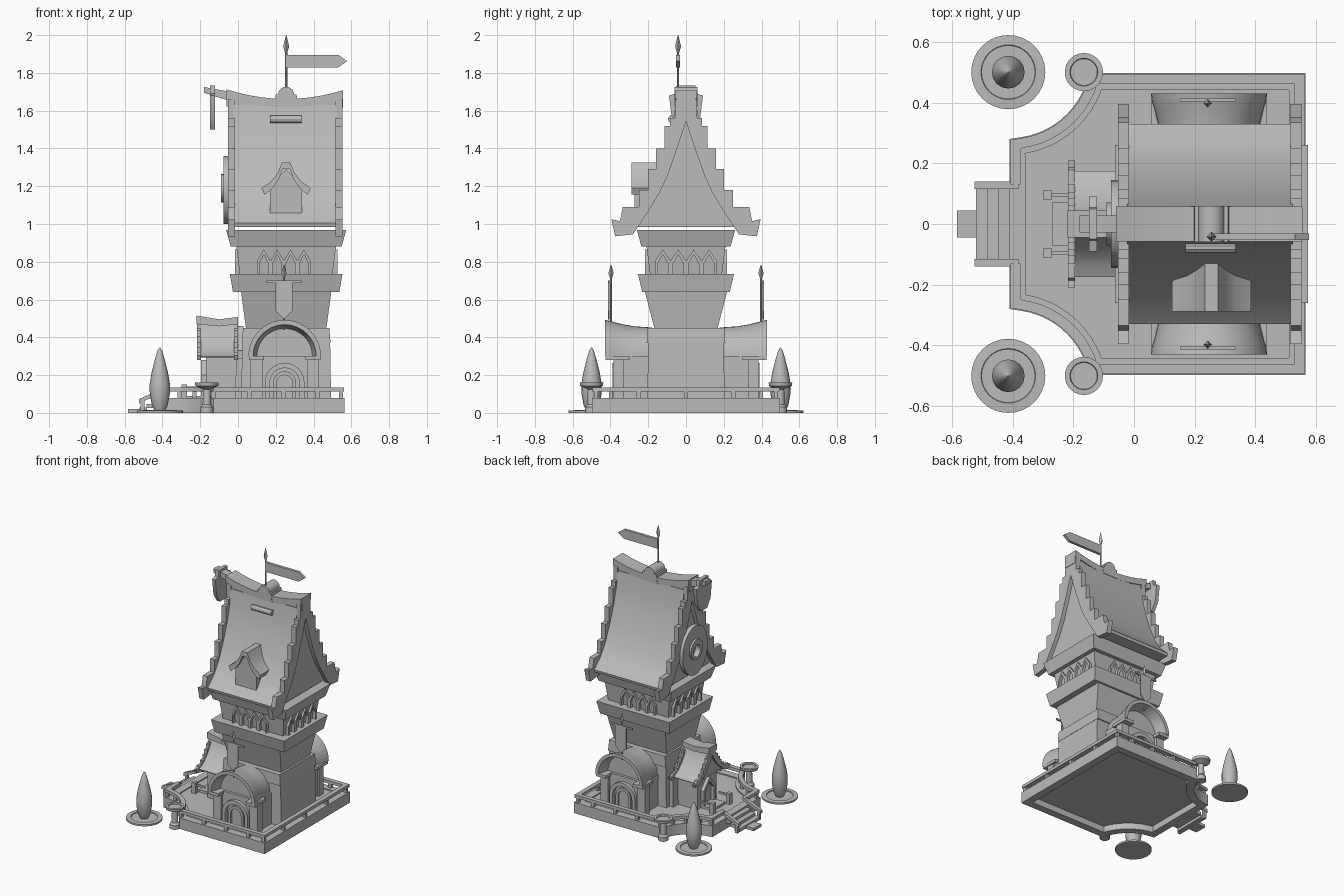
import bpy, bmesh, math

cube = bpy.data.objects.get("Cube")
if cube:
    bpy.data.objects.remove(cube, do_unlink=True)

stone = bpy.data.materials.new("plain grey")
stone.use_nodes = True
GREY = (0.5, 0.5, 0.5, 1)
stone.diffuse_color = GREY
for node in stone.node_tree.nodes:
    if node.type == 'BSDF_PRINCIPLED':
        node.inputs["Base Color"].default_value = GREY
made = []
CX = 0.255  # tower axis


def loft(name, sections, closed=False):
    """Skin a list of equal-length rings; cap the ends unless closed."""
    bm = bmesh.new()
    rings = [[bm.verts.new(p) for p in s] for s in sections]
    n = len(rings[0])
    pairs = list(zip(rings, rings[1:])) + ([(rings[-1], rings[0])] if closed else [])
    for a, b in pairs:
        for i in range(n):
            j = (i + 1) % n
            bm.faces.new((a[i], a[j], b[j], b[i]))
    if not closed:
        bm.faces.new(rings[0])
        bm.faces.new(rings[-1])
    bmesh.ops.recalc_face_normals(bm, faces=bm.faces)
    mesh = bpy.data.meshes.new(name)
    bm.to_mesh(mesh)
    bm.free()
    mesh.materials.append(stone)
    ob = bpy.data.objects.new(name, mesh)
    bpy.context.collection.objects.link(ob)
    made.append(ob)
    return ob


def place(axis, a, b, t):
    return {'x': (t, a, b), 'y': (a, t, b), 'z': (a, b, t)}[axis]


def prism(name, pts, axis, t0, t1):
    return loft(name, [[place(axis, a, b, t) for a, b in pts] for t in (t0, t1)])


def strip(name, outer, inner, axis, t0, t1, closed=False):
    """Band between two matching paths, given thickness along an axis."""
    return loft(name, [[place(axis, *o, t0), place(axis, *i, t0), place(axis, *i, t1), place(axis, *o, t1)]
                       for o, i in zip(outer, inner)], closed)


def box(name, x0, x1, y0, y1, z0, z1):
    return prism(name, [(x0, y0), (x1, y0), (x1, y1), (x0, y1)], 'z', z0, z1)


def tier(name, levels, cx=CX):
    """Rectangular tapered block from (z, half x, half y) levels."""
    return loft(name, [[(cx - hx, -hy, z), (cx + hx, -hy, z), (cx + hx, hy, z), (cx - hx, hy, z)]
                       for z, hx, hy in levels])


def lathe(name, x, y, profile, n=24):
    return loft(name, [[(x + r * math.cos(k * math.tau / n), y + r * math.sin(k * math.tau / n), z)
                        for k in range(n)] for r, z in profile])


def arc(cx, cz, rx, rz, a0, a1, n):
    return [(cx + rx * math.cos(math.radians(a0 + (a1 - a0) * k / n)),
             cz + rz * math.sin(math.radians(a0 + (a1 - a0) * k / n))) for k in range(n + 1)]


def both(half):
    """Mirror a half profile that ends near the centre line."""
    return half + [(-a, b) for a, b in reversed(half)]


# ---- terrace: rim, floor, railing ----
def outline(d):
    half = [(-0.41 + d, 0.13), (-0.41 + d, 0.28 - d)]
    half += arc(-0.41, 0.55, 0.267 + d, 0.267 + d, -82, -20, 10)
    half += [(-0.13, 0.497 - d), (0.565 - d, 0.497 - d)]
    return half + [(x, -y) for x, y in reversed(half)]


strip("terrace_rim", outline(0), outline(0.055), 'z', 0, 0.08, True)
prism("terrace_floor", outline(0.05), 'z', 0.045, 0.072)
strip("railing", outline(0.003), outline(0.036), 'z', 0.113, 0.135)
for x, y in outline(0.02)[1::3] + [(x, s * 0.477) for x in (0.06, 0.24, 0.42, 0.545) for s in (-1, 1)]:
    box("railing_post", x - 0.011, x + 0.011, y - 0.011, y + 0.011, 0.07, 0.12)
for y in (-0.25, 0, 0.25):
    box("railing_post", 0.534, 0.556, y - 0.011, y + 0.011, 0.07, 0.12)

# ---- entrance stairs ----
for k in range(3):
    x = -0.41 - 0.037 * k
    box("stair_step", x - 0.037, x + 0.003, -0.12, 0.12, 0.045 - 0.02 * k, 0.068 - 0.02 * k)
box("bottom_step", -0.583, -0.515, -0.045, 0.045, 0.0, 0.02)
for s in (-1, 1):
    prism("stair_rail", [(-0.525, 0.05), (-0.38, 0.115), (-0.38, 0.138), (-0.525, 0.073)], 'y', s * 0.115, s * 0.14)
    box("stair_post", -0.515, -0.495, s * 0.118, s * 0.137, 0.0, 0.07)
    box("porch_lamp", -0.3, -0.27, s * 0.08, s * 0.11, 0.07, 0.15)
    box("porch_lamp_arm", -0.28, -0.2, s * 0.09, s * 0.1, 0.125, 0.14)

    # corner urns and cypress trees in round beds
    lathe("corner_urn", -0.165, s * 0.5, [(0.034, 0), (0.034, 0.03), (0.022, 0.045), (0.02, 0.125),
                                          (0.06, 0.143), (0.063, 0.162), (0.046, 0.162), (0.044, 0.152)])
    lathe("tree_bed", -0.414, s * 0.5, [(0.122, 0), (0.122, 0.012), (0.09, 0.014), (0.088, 0.008)], 32)
    lathe("cypress", -0.414, s * 0.5, [(0.025, 0.005), (0.042, 0.04), (0.053, 0.1), (0.054, 0.15),
                                       (0.044, 0.21), (0.027, 0.28), (0.012, 0.33), (0.001, 0.347)], 16)

# ---- tower shaft and flared ledges ----
tier("tower_base", [(0.05, 0.238, 0.205), (0.37, 0.233, 0.2)])
tier("tower_base_cap", [(0.37, 0.235, 0.208), (0.45, 0.228, 0.205)])
tier("tower_plinth", [(0.05, 0.25, 0.17), (0.29, 0.245, 0.165)], 0.235)
tier("tower_shaft", [(0.44, 0.212, 0.165), (0.65, 0.24, 0.22)])
tier("lower_ledge", [(0.64, 0.282, 0.232), (0.735, 0.298, 0.254)])
tier("window_storey", [(0.73, 0.245, 0.19), (0.89, 0.265, 0.21)])
tier("upper_ledge", [(0.88, 0.293, 0.236), (0.968, 0.318, 0.26)])


# ---- pointed window frames around the upper storey ----
def pointed(c, w, z0, z1):
    mid = z0 + (z1 - z0) * 0.55
    return [(c - w, z0), (c - w, mid), (c, z1), (c + w, mid), (c + w, z0)]


for s in (-1, 1):
    for k in range(4):
        off = (k - 1.5) * 0.071
        cx, cy = CX - 0.012 + off, off * 1.15
        strip("window_frame", pointed(cx, 0.036, 0.73, 0.865), pointed(cx, 0.024, 0.73, 0.84), 'y', s * 0.18, s * 0.216)
        strip("window_frame", pointed(cy, 0.041, 0.73, 0.865), pointed(cy, 0.027, 0.73, 0.84), 'x',
              CX + s * 0.23, CX + s * 0.272)

# ---- vaulted gatehouses, front and back ----
GX = 0.247
for s in (-1, 1):
    shape = [(0.43, 0.192), (0.405, 0.188), (0.38, 0.18), (0.33, 0.168), (0.27, 0.158), (0.18, 0.152)]
    loft("vault_shell", [[(x, s * y, z) for x, z in
                          arc(GX, 0.3, r, r, 0, 180, 20) + arc(GX, 0.3, r - 0.025, r - 0.025, 180, 0, 20)]
                         for y, r in shape])
    prism("vault_wall", arc(GX, 0.3, 0.15, 0.15, 0, 180, 20), 'y', s * 0.16, s * 0.345)
    box("gate_wall", 0.085, 0.415, s * 0.16, s * 0.365, 0.05, 0.3)
    for e in (-1, 1):
        x = GX + e * 0.15
        box("gate_pier", x - 0.032, x + 0.032, s * 0.33, s * 0.385, 0.05, 0.285)
        box("gate_capital", x - 0.04, x + 0.04, s * 0.3, s * 0.425, 0.28, 0.302)

    def door(w, top):
        return [(GX + w, 0.06)] + arc(GX, top - w, w, w, 0, 180, 12) + [(GX - w, 0.06)]
    strip("door_surround", door(0.105, 0.265), door(0.078, 0.238), 'y', s * 0.35, s * 0.39)
    strip("door_frame", door(0.06, 0.22), door(0.042, 0.2), 'y', s * 0.35, s * 0.38)

    # hanging banners above the gates
    px, py = 0.243, s * 0.397
    lathe("banner_pole", px, py, [(0.006, 0.44), (0.006, 0.73)], 6)
    lathe("banner_tip", px, py, [(0.004, 0.71), (0.014, 0.74), (0.001, 0.785)], 4)
    box("banner_bar", px - 0.092, px + 0.092, py + s * 0.006, py + s * 0.016, 0.688, 0.7)
    prism("banner_cloth", [(px - 0.045, 0.69), (px + 0.045, 0.69), (px + 0.045, 0.54), (px, 0.495), (px - 0.045, 0.54)],
          'y', py + s * 0.008, py + s * 0.016)

# ---- roofs: main and porch share the same curved and stepped shapes ----
SLOPE = [(0.19, 0.985), (0.325, 0.985), (0.33, 1.005), (0.26, 1.07), (0.205, 1.15), (0.15, 1.27),
         (0.107, 1.39), (0.075, 1.51), (0.055, 1.63)]
STEPS = [(0.395, 1.025), (0.35, 1.015), (0.335, 1.09), (0.25, 1.09), (0.25, 1.18), (0.2, 1.18), (0.2, 1.29),
         (0.16, 1.29), (0.16, 1.4), (0.115, 1.4), (0.115, 1.52), (0.085, 1.52), (0.085, 1.56), (0.058, 1.56), (0.058, 1.66)]
UNDER = [(0.001, 1.54), (0.05, 1.39), (0.1, 1.25), (0.14, 1.165), (0.185, 1.09), (0.28, 0.945), (0.375, 0.935)]


def roof(label, x0, x1, board, fit):
    shape = lambda pts: [fit(y, z) for y, z in pts]
    prism(label + "_roof", both(shape(SLOPE)), 'x', x0 + board * 0.8, x1 - board * 0.8)
    for x in (x0, x1 - board):
        gable = STEPS + [(-y, z) for y, z in reversed(STEPS)]
        gable += [(-y, z) for y, z in reversed(UNDER)] + UNDER
        prism(label + "_gable_board", shape(gable), 'x', x, x + board)


roof("main", -0.052, 0.552, 0.036, lambda y, z: (y, z))
roof("porch", -0.217, 0.0, 0.022, lambda y, z: (y * 0.53, 0.28 + (z - 0.935) * 0.27))


def sag(x):
    return 1.662 + 0.046 * ((x - CX) / 0.3) ** 2


xs = [-0.06 + 0.0615 * k for k in range(11)]
for part, w, low, high in (("ridge_cap", 0.057, -0.045, 0), ("ridge_beam", 0.05, -0.09, -0.045)):
    loft(part, [[(x, -w, sag(x) + low), (x, w, sag(x) + low), (x, w, sag(x) + high), (x, -w, sag(x) + high)] for x in xs])
prism("ridge_saddle", [(0.19, 1.62), (0.2, 1.685)] + arc(CX, 1.685, 0.042, 0.041, 180, 0, 10) + [(0.31, 1.685), (0.32, 1.62)],
      'y', -0.06, 0.06)
prism("ridge_bracket", arc(-0.078, 1.555, 0.018, 0.02, 0, 360, 10)[:-1], 'x', 0.17, 0.335)

# ---- hoist beam, hanging shield and gable ring on the entrance side ----
prism("hoist_beam", [(-0.18, 1.695), (-0.04, 1.65), (-0.04, 1.7), (-0.18, 1.725)], 'y', -0.028, 0.028)
prism("hanging_shield", both([(0.035, 1.5), (0.075, 1.56), (0.09, 1.68), (0.055, 1.69), (0.05, 1.732)]),
      'x', -0.148, -0.122)
strip("gable_ring", arc(0, 1.18, 0.145, 0.18, 0, 360, 28)[:-1], arc(0, 1.18, 0.045, 0.055, 0, 360, 28)[:-1],
      'x', -0.076, -0.045, True)
strip("gable_ring_hub", arc(0, 1.19, 0.07, 0.075, 0, 360, 20)[:-1], arc(0, 1.18, 0.04, 0.045, 0, 360, 20)[:-1],
      'x', -0.09, -0.05, True)

# ---- dormer on the front slope ----
prism("dormer_body", [(0.17, 1.05), (0.34, 1.05), (0.34, 1.2), (CX, 1.29), (0.17, 1.2)], 'y', -0.272, -0.1)
curve = both([(0.13, 1.19), (0.08, 1.225), (0.045, 1.27), (0.022, 1.325)])
strip("dormer_roof", [(CX + x, z) for x, z in curve], [(CX + x * 0.88, z - 0.035) for x, z in curve], 'y', -0.288, -0.09)

# ---- side porch ----
box("porch_wall", -0.17, 0.04, -0.11, 0.11, 0.05, 0.33)
prism("porch_pediment", [(-0.11, 0.32), (0.11, 0.32), (0, 0.46)], 'x', -0.185, 0.03)
prism("porch_ridge", [(-0.22, 0.47), (-0.1, 0.458), (0, 0.47), (0, 0.508), (-0.1, 0.495), (-0.22, 0.515)],
      'y', -0.045, 0.045)
strip("porch_door_frame", [(0.07, 0.06), (0.07, 0.2), (0, 0.28), (-0.07, 0.2), (-0.07, 0.06)],
      [(0.05, 0.06), (0.05, 0.19), (0, 0.25), (-0.05, 0.19), (-0.05, 0.06)], 'x', -0.195, -0.16)
box("porch_doorstep", -0.27, -0.16, -0.07, 0.07, 0.06, 0.09)

# ---- flag on the ridge ----
lathe("flag_pole", CX, -0.042, [(0.006, 1.64), (0.006, 1.93)], 8)
lathe("flag_pole_tip", CX, -0.042, [(0.004, 1.9), (0.016, 1.94), (0.001, 2.0)], 4)
prism("pennant", [(CX, 1.828), (0.53, 1.828), (0.577, 1.862), (0.53, 1.896), (CX, 1.896)], 'y', -0.052, -0.032)

bpy.ops.object.select_all(action='DESELECT')
for ob in made:
    ob.select_set(True)
bpy.context.view_layer.objects.active = made[0]
bpy.ops.object.shade_smooth_by_angle(angle=math.radians(28))
